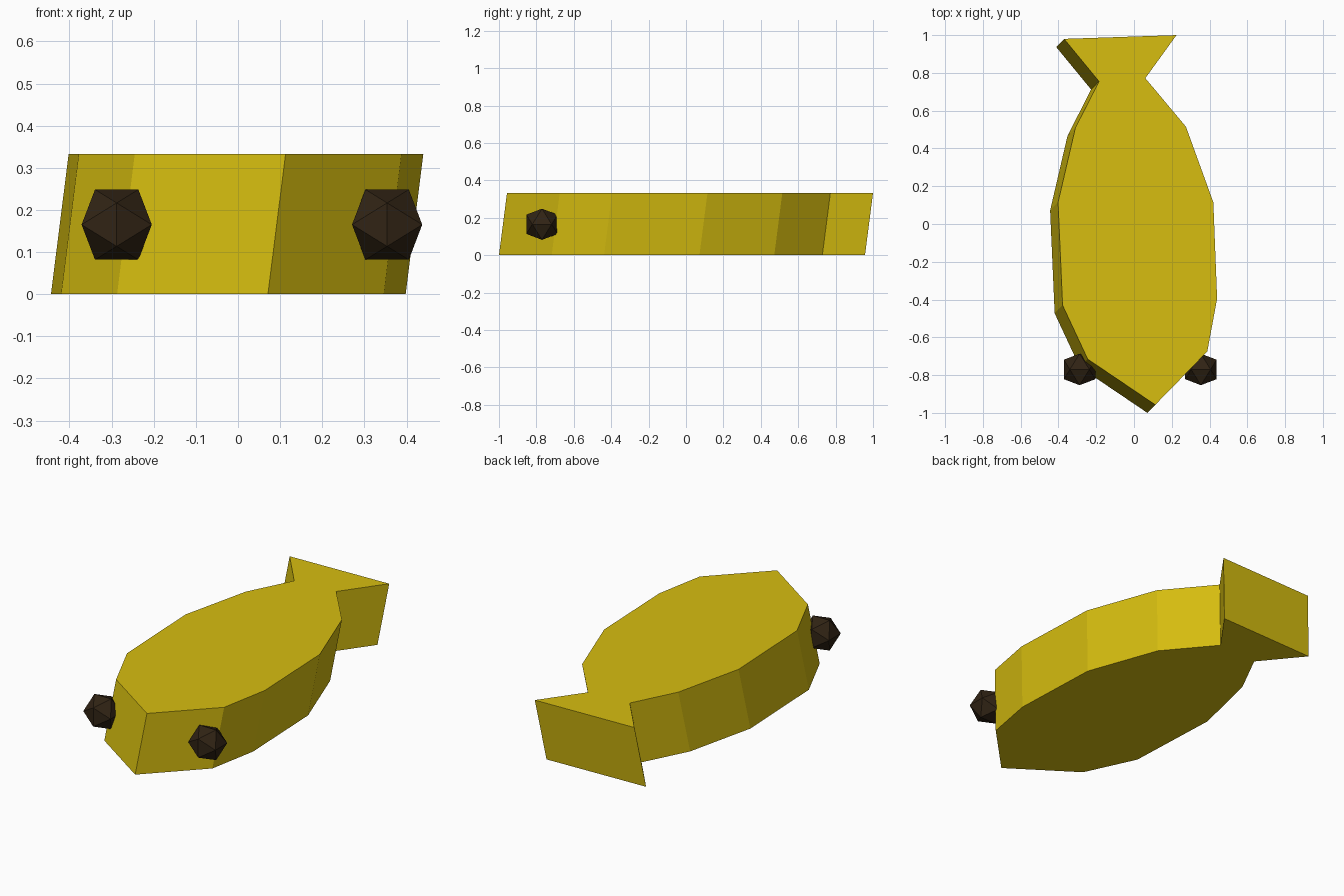
import bpy, bmesh
from mathutils import Vector

cube = bpy.data.objects.get("Cube")
if cube:
    bpy.data.objects.remove(cube, do_unlink=True)


def make_material(name, rgb):
    mat = bpy.data.materials.new(name)
    mat.use_nodes = True
    mat.diffuse_color = (*rgb, 1)
    mat.node_tree.nodes["Principled BSDF"].inputs["Base Color"].default_value = (*rgb, 1)
    return mat


def make_object(name, bm, mat, location=(0, 0, 0)):
    bmesh.ops.recalc_face_normals(bm, faces=bm.faces)
    mesh = bpy.data.meshes.new(name)
    bm.to_mesh(mesh)
    bm.free()
    mesh.materials.append(mat)
    obj = bpy.data.objects.new(name, mesh)
    obj.location = location
    bpy.context.collection.objects.link(obj)
    return obj


golden = make_material("golden yellow", (0.68, 0.515, 0.005))
dark_brown = make_material("dark brown", (0.03, 0.017, 0.007))

# Fish body: top outline from the nose around the tail, extruded down at a slant
outline = [(0.113, -0.957), (0.388, -0.675), (0.44, -0.395), (0.42, 0.115),
           (0.275, 0.515), (0.06, 0.772), (0.225, 1.0), (-0.37, 0.98),
           (-0.185, 0.755), (-0.31, 0.51), (-0.402, 0.115), (-0.378, -0.43),
           (-0.245, -0.715)]
height = 0.333
bm = bmesh.new()
top = bm.faces.new([bm.verts.new((x, y, height)) for x, y in outline])
solid = bmesh.ops.extrude_face_region(bm, geom=[top], use_keep_orig=True)
lower = [v for v in solid["geom"] if isinstance(v, bmesh.types.BMVert)]
bmesh.ops.translate(bm, verts=lower, vec=Vector((-0.042, -0.043, -height)))
make_object("fish_body", bm, golden)

# Eyes: icosahedra made as the hull of three golden rectangles
short = 0.0515
long = short * (1 + 5 ** 0.5) / 2
for name, x in (("right_eye", -0.288), ("left_eye", 0.354)):
    bm = bmesh.new()
    for a in (-short, short):
        for b in (-long, long):
            for corner in ((a, 0, b), (b, a, 0), (0, b, a)):
                bm.verts.new(corner)
    bmesh.ops.convex_hull(bm, input=bm.verts)
    make_object(name, bm, dark_brown, (x, -0.77, 0.165))
